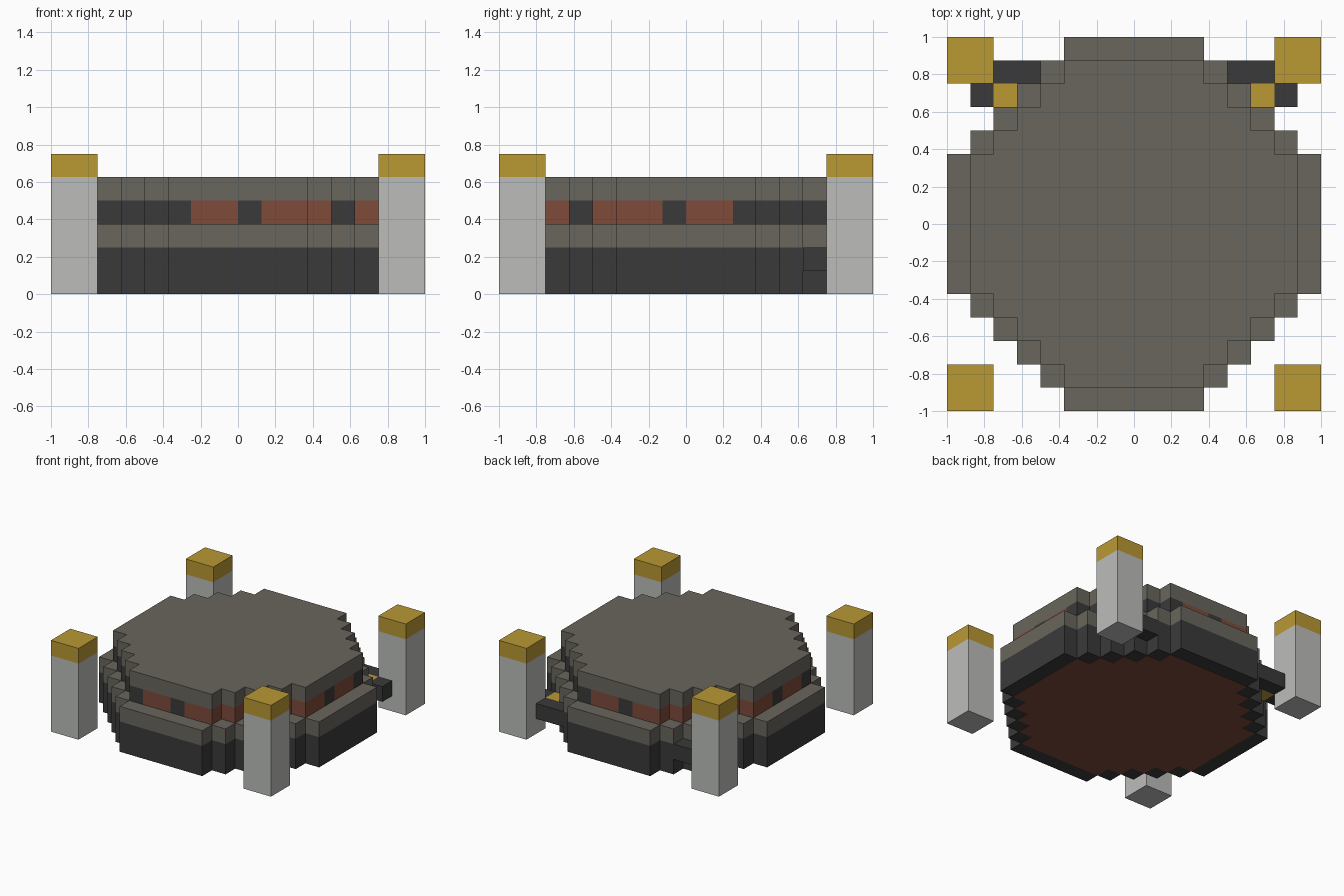
import bpy
import bmesh

cube = bpy.data.objects.get("Cube")
if cube:
    bpy.data.objects.remove(cube, do_unlink=True)

U = 0.125  # one block


def material(name, rgb):
    lin = [(c / 255 / 12.92) if c <= 10 else ((c / 255 + 0.055) / 1.055) ** 2.4 for c in rgb]
    m = bpy.data.materials.new(name)
    m.use_nodes = True
    m.diffuse_color = (*lin, 1)
    bsdf = next(n for n in m.node_tree.nodes if n.type == 'BSDF_PRINCIPLED')
    bsdf.inputs["Base Color"].default_value = (*lin, 1)
    bsdf.inputs["Roughness"].default_value = 0.8
    return m


STONE = material("warm grey", (105, 102, 92))
DARK = material("charcoal", (58, 58, 58))
RED = material("brick red", (126, 75, 59))
LIGHT = material("light grey", (188, 190, 187))
GOLD = material("gold", (186, 152, 52))


def finish(bm, name, mats):
    bmesh.ops.recalc_face_normals(bm, faces=bm.faces)
    mesh = bpy.data.meshes.new(name)
    bm.to_mesh(mesh)
    bm.free()
    for m in mats:
        mesh.materials.append(m)
    obj = bpy.data.objects.new(name, mesh)
    bpy.context.collection.objects.link(obj)
    return obj


def outline(r):
    """Stepped circle of radius r blocks, one point per block edge."""
    quarter = [(r, y) for y in range(3)]
    x, y = r, 3
    while x > 3:
        quarter += [(x, y), (x - 1, y)]
        x, y = x - 1, y + 1
    quarter += [(3, r)] if quarter[-1] != (3, r) else []
    quarter += [(2, r), (1, r)]
    pts = []
    for _ in range(4):
        pts += quarter
        quarter = [(-b, a) for a, b in quarter]
    return pts


def disc(name, r, z0, z1, mats, rule=None):
    bm = bmesh.new()
    pts = outline(r)
    low = [bm.verts.new((x * U, y * U, z0)) for x, y in pts]
    high = [bm.verts.new((x * U, y * U, z1)) for x, y in pts]
    bm.faces.new(low[::-1])
    bm.faces.new(high)
    for i in range(len(pts)):
        j = (i + 1) % len(pts)
        bm.faces.new((low[i], low[j], high[j], high[i]))
    bm.normal_update()
    if rule:
        for f in bm.faces:
            f.material_index = rule(f)
    return finish(bm, name, mats)


def box(name, x0, x1, y0, y1, z0, z1, mat):
    bm = bmesh.new()
    bmesh.ops.create_cube(bm, size=1)
    for v in bm.verts:
        v.co = (x1 if v.co.x > 0 else x0, y1 if v.co.y > 0 else y0, z1 if v.co.z > 0 else z0)
    return finish(bm, name, [mat])


def band_rule(f):
    """Red windows at set positions along each side, the same after a quarter or half turn pair."""
    n, c = f.normal, f.calc_center_median()
    if abs(n.z) > 0.5:
        return 0
    if abs(n.y) > 0.5:
        t = c.x if n.y < 0 else -c.x
    else:
        # the sides mirror the front and back across the diagonal
        t = -c.y if n.x > 0 else c.y
    return int(-0.25 < t < 0 or 0.125 < t < 0.5 or t > 0.625)


# Stacked stepped discs
disc("floor_panel", 7, 0, 0.02, [RED])
disc("base", 8, 0.002, 2 * U, [DARK])
disc("base_rim", 8, 2 * U, 3 * U, [STONE])
disc("window_band", 7, 3 * U, 4 * U, [DARK, RED], band_rule)
disc("roof_slab", 7, 4 * U, 5 * U, [STONE])

# Corner pillars with gold caps
for sx, side in ((1, "left"), (-1, "right")):
    for sy, end in ((-1, "front"), (1, "back")):
        xs = sorted((sx * 0.75, sx))
        ys = sorted((sy * 0.75, sy))
        box(f"{end}_{side}_pillar", *xs, *ys, 0, 5 * U, LIGHT)
        box(f"{end}_{side}_pillar_cap", *xs, *ys, 5 * U, 6 * U, GOLD)

    # Brackets at the back corners
    for part, a, b, y0, mat in (("bracket_bar", 4, 6, 6, DARK),
                                ("bracket_core", 5, 6, 5, GOLD),
                                ("bracket_end", 6, 7, 5, DARK)):
        xs = sorted((sx * a * U, sx * b * U))
        box(f"{side}_{part}", *xs, y0 * U, (y0 + 1) * U, U, 2 * U, mat)
